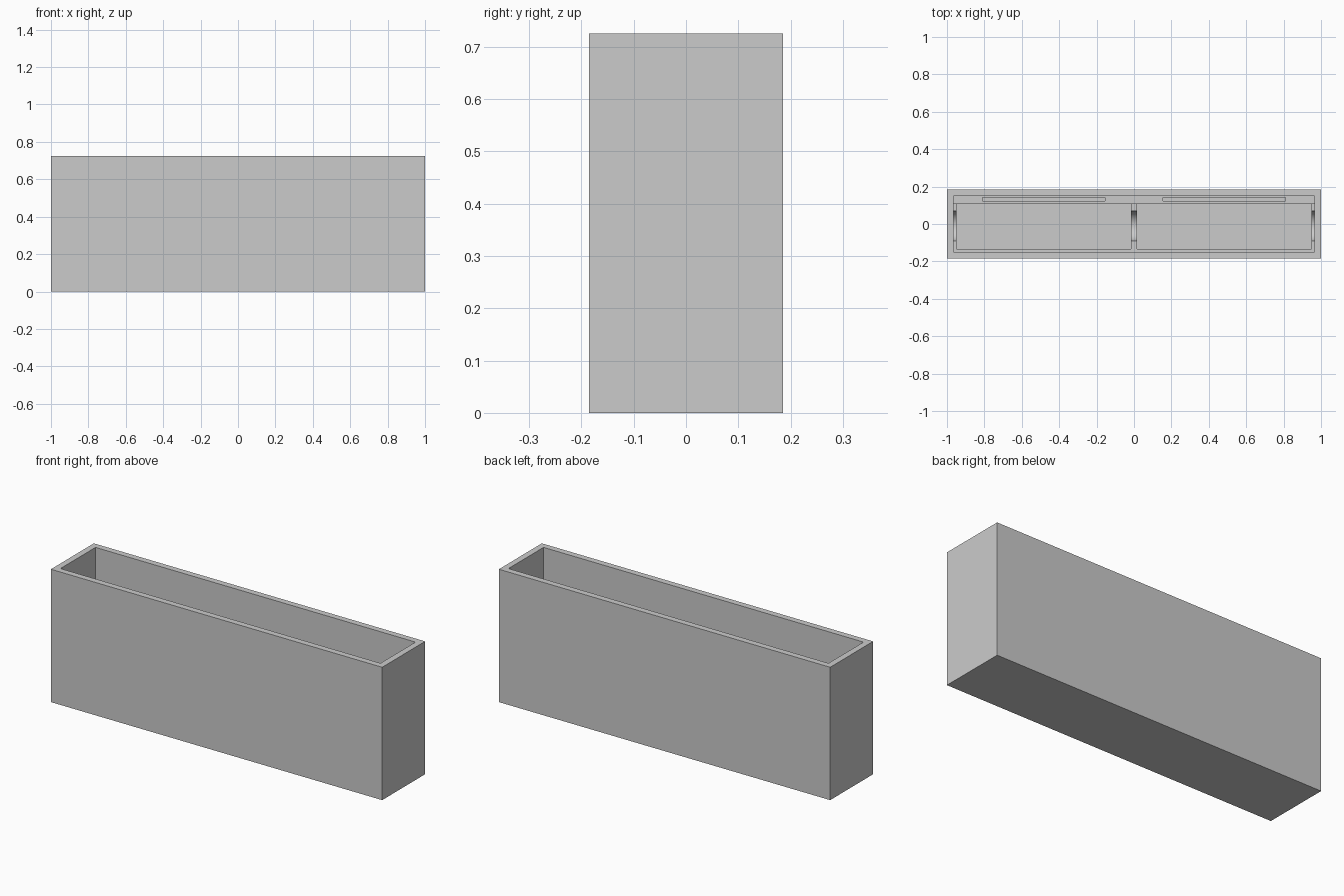
import bpy, bmesh, math
from mathutils import Vector, Matrix

if "Cube" in bpy.data.objects:
    bpy.data.objects.remove(bpy.data.objects["Cube"], do_unlink=True)

GREY = (0.6, 0.6, 0.6, 1)
grey = bpy.data.materials.new("plain_grey")
grey.use_nodes = True
grey.diffuse_color = GREY
grey.node_tree.nodes["Principled BSDF"].inputs["Base Color"].default_value = GREY

WIDTH, DEPTH, HEIGHT = 2.0, 0.37, 0.725
WALL, FLOOR = 0.034, 0.035
IN_X, IN_Y = WIDTH / 2 - WALL, DEPTH / 2 - WALL
LEDGE_Z, CRADLE_Z = 0.40, 0.38


def finish(name, bm):
    bmesh.ops.recalc_face_normals(bm, faces=bm.faces)
    mesh = bpy.data.meshes.new(name)
    bm.to_mesh(mesh)
    bm.free()
    mesh.materials.append(grey)
    obj = bpy.data.objects.new(name, mesh)
    bpy.context.collection.objects.link(obj)
    return obj


def box_mesh(low, high):
    low, high = Vector(low), Vector(high)
    bm = bmesh.new()
    bmesh.ops.create_cube(bm, size=1, matrix=Matrix.Translation((low + high) / 2)
                          @ Matrix.Diagonal((*(high - low), 1)))
    return bm


# Open box: the top face is inset for the rim and pushed down to the floor
bm = box_mesh((-WIDTH / 2, -DEPTH / 2, 0), (WIDTH / 2, DEPTH / 2, HEIGHT))
top = max(bm.faces, key=lambda f: f.calc_center_median().z)
bmesh.ops.inset_region(bm, faces=[top], thickness=WALL, use_even_offset=True)
well = bmesh.ops.extrude_face_region(bm, geom=[top])["geom"]
bmesh.ops.translate(bm, vec=(0, 0, FLOOR - HEIGHT),
                    verts=[v for v in well if isinstance(v, bmesh.types.BMVert)])
if top.is_valid:
    bmesh.ops.delete(bm, geom=[top], context='FACES_ONLY')
finish("outer_box", bm)

# Back ledge with two long slots
ledge = finish("back_ledge", box_mesh((-IN_X, 0.107, FLOOR), (IN_X, IN_Y, LEDGE_Z)))
for side, x in (("right", -0.483), ("left", 0.483)):
    cutter = finish(side + "_slot_cutter",
                    box_mesh((x - 0.328, 0.123, LEDGE_Z - 0.1), (x + 0.328, 0.141, LEDGE_Z + 0.1)))
    cutter.hide_render = True
    cutter.hide_set(True)
    cut = ledge.modifiers.new(side + "_slot", 'BOOLEAN')
    cut.operation = 'DIFFERENCE'
    cut.solver = 'EXACT'
    cut.object = cutter
bpy.context.view_layer.update()
cut_mesh = bpy.data.meshes.new_from_object(
    ledge.evaluated_get(bpy.context.evaluated_depsgraph_get()))
ledge.modifiers.clear()
ledge.data = cut_mesh
for obj in [o for o in bpy.data.objects if o.name.endswith("_slot_cutter")]:
    bpy.data.objects.remove(obj, do_unlink=True)

# Low strip along the front wall
finish("front_strip", box_mesh((-IN_X, -IN_Y, FLOOR), (IN_X, -0.134, CRADLE_Z)))


# Upright plate with a round notch in its top edge
def cradle(name, x0, x1, centre=-0.01, radius=0.08, steps=24):
    outline = [(0.107, FLOOR), (0.107, CRADLE_Z)]
    for i in range(steps + 1):
        a = math.pi * i / steps
        outline.append((centre + radius * math.cos(a), CRADLE_Z - radius * math.sin(a)))
    outline += [(-0.134, CRADLE_Z), (-0.134, FLOOR)]
    bm = bmesh.new()
    face = bm.faces.new([bm.verts.new((x0, y, z)) for y, z in outline])
    moved = bmesh.ops.extrude_face_region(bm, geom=[face])["geom"]
    bmesh.ops.translate(bm, vec=(x1 - x0, 0, 0),
                        verts=[v for v in moved if isinstance(v, bmesh.types.BMVert)])
    obj = finish(name, bm)
    bpy.ops.object.select_all(action='DESELECT')
    obj.select_set(True)
    bpy.context.view_layer.objects.active = obj
    bpy.ops.object.shade_smooth_by_angle(angle=math.radians(30))


cradle("right_cradle", -IN_X, -0.949)
cradle("centre_cradle", -0.015, 0.015)
cradle("left_cradle", 0.949, IN_X)
